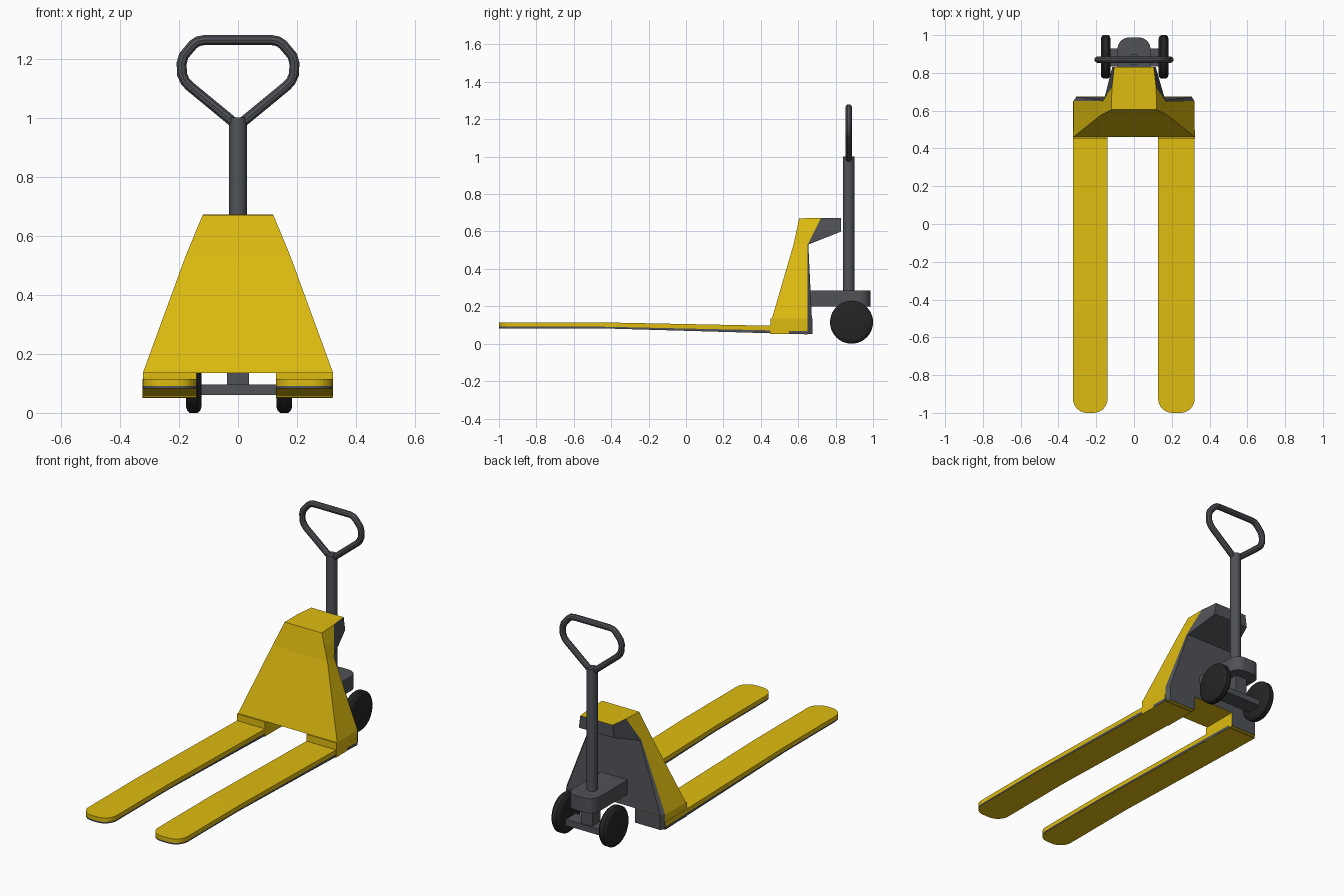
import bpy, bmesh, math
from mathutils import Matrix

if "Cube" in bpy.data.objects:
    bpy.data.objects.remove(bpy.data.objects["Cube"])


def material(name, rgb):
    m = bpy.data.materials.new(name)
    m.diffuse_color = (*rgb, 1)
    m.use_nodes = True
    m.node_tree.nodes["Principled BSDF"].inputs["Base Color"].default_value = m.diffuse_color
    return m


YELLOW = material("yellow paint", (0.73, 0.50, 0.005))
GREY = material("dark grey steel", (0.08, 0.085, 0.095))
BLACK = material("black rubber", (0.018, 0.018, 0.018))


def finish(name, bm, mats, smooth=False):
    bmesh.ops.recalc_face_normals(bm, faces=bm.faces)
    me = bpy.data.meshes.new(name)
    bm.to_mesh(me)
    bm.free()
    ob = bpy.data.objects.new(name, me)
    bpy.context.collection.objects.link(ob)
    for m in mats:
        me.materials.append(m)
    if smooth:
        smooth_object(ob)
    return ob


def smooth_object(ob):
    bpy.ops.object.select_all(action='DESELECT')
    ob.select_set(True)
    bpy.context.view_layer.objects.active = ob
    bpy.ops.object.shade_smooth_by_angle(angle=math.radians(35))


def loft(rings, grey=lambda level, side: False):
    """Skin a stack of equal point rings; grey(level, side) picks slot 1."""
    bm = bmesh.new()
    rows = [[bm.verts.new(p) for p in r] for r in rings]
    n = len(rows[0])
    bm.faces.new(rows[0])
    bm.faces.new(rows[-1])
    for k in range(len(rows) - 1):
        for i in range(n):
            j = (i + 1) % n
            f = bm.faces.new((rows[k][i], rows[k][j], rows[k + 1][j], rows[k + 1][i]))
            f.material_index = int(grey(k, i))
    return bm


def arc(cx, cy, r, a0, a1, n=8):
    return [(cx + r * math.cos(math.radians(a0 + (a1 - a0) * i / n)),
             cy + r * math.sin(math.radians(a0 + (a1 - a0) * i / n))) for i in range(n + 1)]


def box(name, x0, x1, y0, y1, z0, z1, mat):
    plan = [(x0, y0), (x1, y0), (x1, y1), (x0, y1)]
    return finish(name, loft([[(*p, z) for p in plan] for z in (z0, z1)]), [mat])


# forks: rounded tip, yellow plate with a grey strip along the lower edge
def fork_height(layer, y):
    t = max(0.0, (y + 0.45) / 1.1)
    top, mid, low = 0.114 - 0.022 * t, 0.091 - 0.024 * t, 0.082 - 0.032 * t
    return (low, mid, top)[layer]


def fork(name, x0, x1):
    r = 0.075
    plan = [(x1, 0.65), (x0, 0.65)] + arc(x0 + r, -1 + r, r, 180, 270) + arc(x1 - r, -1 + r, r, 270, 360)
    bm = loft([[(x, y, z) for x, y in plan] for z in (0, 1, 2)], lambda k, i: k == 0)
    bmesh.ops.bisect_plane(bm, geom=bm.verts[:] + bm.edges[:] + bm.faces[:],
                           plane_co=(0, -0.45, 0), plane_no=(0, 1, 0))
    for v in bm.verts:
        v.co.z = fork_height(round(v.co.z), v.co.y)
    finish(name, bm, [YELLOW, GREY])


# legs: blocks joining the forks to the body, grey on the back
def leg(name, inner, s):
    plan = [(inner, 0.452), (s * 0.322, 0.452), (s * 0.32, 0.65), (s * 0.305, 0.675), (inner, 0.675)]
    rings = [[(*p, 0.052) for p in plan], [(*p, 0.136) for p in plan]]
    finish(name, loft(rings, lambda k, i: i in (2, 3)), [YELLOW, GREY])


for side, x0, x1, inner, s in (("left", -0.323, -0.14, -0.14, -1), ("right", 0.128, 0.321, 0.128, 1)):
    fork(side + "_fork", x0, x1)
    leg(side + "_leg", inner, s)


# body: tapering shell with an overhanging head, grey on the back
def body_ring(front, side, back):
    half = [front, side, back]
    return [(x, y, z) for x, y, z in half] + [(-x, y, z) for x, y, z in reversed(half)]


rings = [
    body_ring((0.322, 0.46, 0.136), (0.32, 0.65, 0.136), (0.305, 0.673, 0.136)),
    body_ring((0.178, 0.575, 0.53), (0.167, 0.65, 0.53), (0.16, 0.654, 0.53)),
    body_ring((0.149, 0.59, 0.60), (0.143, 0.686, 0.60), (0.115, 0.83, 0.60)),
    body_ring((0.12, 0.605, 0.67), (0.117, 0.722, 0.673), (0.105, 0.83, 0.673)),
]
finish("body", loft(rings, lambda k, i: i in (1, 2, 3)), [YELLOW, GREY])

# steering bracket with rounded rear corners, post and axle
plan = [(-0.087, 0.65), (0.087, 0.65)] + arc(0.027, 0.927, 0.06, 0, 90) + arc(-0.027, 0.927, 0.06, 90, 180)
finish("steering_bracket", loft([[(*p, z) for p in plan] for z in (0.20, 0.285)]), [GREY], True)
box("steering_post", -0.037, 0.037, 0.845, 0.92, 0.08, 0.21, GREY)
box("axle", -0.13, 0.13, 0.835, 0.93, 0.06, 0.096, GREY)


# wheels: lathed with rounded shoulders
def wheel(name, x0, x1):
    rings = []
    for x, r in ((x0, 0.095), (x0 + 0.004, 0.107), (x0 + 0.013, 0.115),
                 (x1 - 0.013, 0.115), (x1 - 0.004, 0.107), (x1, 0.095)):
        rings.append([(x, 0.885 + r * math.cos(a), 0.115 + r * math.sin(a))
                      for a in (math.tau * i / 40 for i in range(40))])
    finish(name, loft(rings), [BLACK], True)


wheel("left_wheel", -0.176, -0.124)
wheel("right_wheel", 0.13, 0.183)

# pole
bm = bmesh.new()
bmesh.ops.create_cone(bm, cap_ends=True, segments=24, radius1=0.03, radius2=0.03, depth=0.76,
                      matrix=Matrix.Translation((0, 0.87, 0.62)))
finish("pole", bm, [GREY], True)

# handle: bent tube loop
half = [(0.012, 0.982), (0.165, 1.108), (0.18, 1.125), (0.19, 1.148), (0.191, 1.185),
        (0.184, 1.21), (0.152, 1.248), (0.136, 1.259), (0.115, 1.263)]
path = half + [(-x, z) for x, z in reversed(half)]
cu = bpy.data.curves.new("handle", 'CURVE')
cu.dimensions = '3D'
cu.bevel_depth = 0.018
cu.bevel_resolution = 3
cu.use_fill_caps = True
sp = cu.splines.new('POLY')
sp.points.add(len(path) - 1)
for p, (x, z) in zip(sp.points, path):
    p.co = (x, 0.87, z, 1)
cu.materials.append(GREY)
handle = bpy.data.objects.new("handle", cu)
bpy.context.collection.objects.link(handle)
bpy.ops.object.select_all(action='DESELECT')
handle.select_set(True)
bpy.context.view_layer.objects.active = handle
bpy.ops.object.convert(target='MESH')
smooth_object(bpy.context.view_layer.objects.active)
